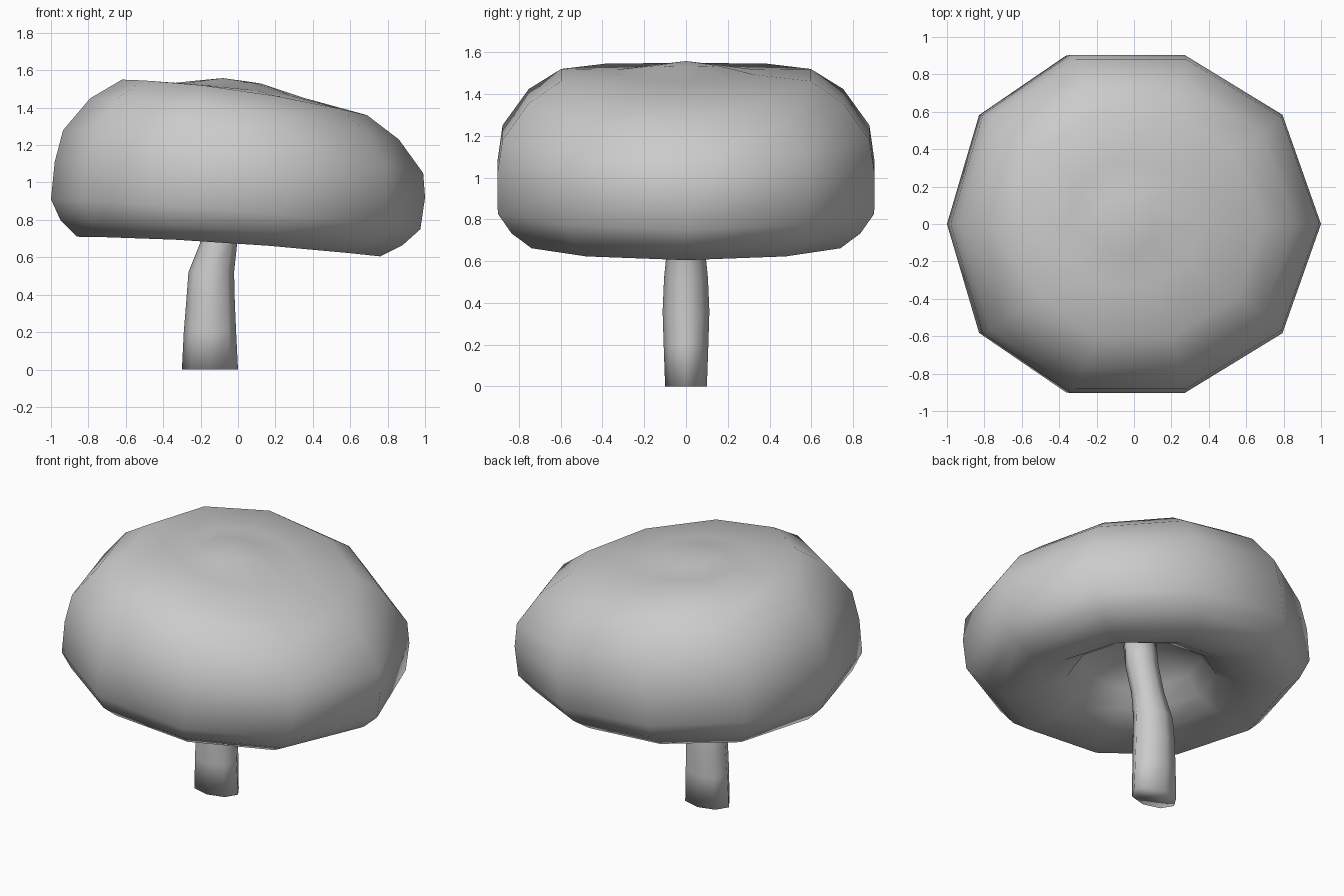
import bpy
import bmesh
from math import sin, cos, pi

if "Cube" in bpy.data.objects:
    bpy.data.objects.remove(bpy.data.objects["Cube"])


def finish(name, bm):
    """Turn a bmesh into a smooth shaded object."""
    bmesh.ops.recalc_face_normals(bm, faces=bm.faces)
    mesh = bpy.data.meshes.new(name)
    bm.to_mesh(mesh)
    bm.free()
    for p in mesh.polygons:
        p.use_smooth = True
    obj = bpy.data.objects.new(name, mesh)
    bpy.context.collection.objects.link(obj)
    return obj


def loft(bm, rings):
    """Bridge neighbouring vertex rings with quads."""
    for a, b in zip(rings, rings[1:]):
        n = len(a)
        for i in range(n):
            j = (i + 1) % n
            bm.faces.new((a[i], a[j], b[j], b[i]))


# Cap: ten-sided tilted rings, each given by (left x, left z, right x, right z, side lift)
CAP = [
    (-0.20, 0.98, 0.12, 0.96, 0.00),   # recess ceiling
    (-0.40, 0.90, 0.32, 0.86, 0.00),
    (-0.48, 0.80, 0.38, 0.75, 0.00),   # recess rim
    (-0.62, 0.745, 0.52, 0.665, 0.01),
    (-0.86, 0.71, 0.76, 0.605, 0.02),  # lower edge
    (-0.95, 0.80, 0.88, 0.665, 0.02),
    (-1.00, 0.91, 0.975, 0.75, 0.02),
    (-0.98, 1.11, 1.00, 0.92, 0.03),
    (-0.935, 1.28, 0.99, 1.05, 0.05),
    (-0.79, 1.45, 0.86, 1.23, 0.05),
    (-0.62, 1.55, 0.69, 1.36, 0.035),  # shoulder
    (-0.36, 1.53, 0.36, 1.45, 0.015),  # shallow dip
    (-0.22, 1.545, 0.12, 1.53, 0.00),  # central bump
]
bm = bmesh.new()
rings = []
for lx, lz, rx, rz, lift in CAP:
    c, r, ring = (lx + rx) / 2, (rx - lx) / 2, []
    for i in range(10):
        a = 2 * pi * i / 10
        s2 = sin(a) ** 2
        x = c + r * cos(a) - 0.05 * r * s2
        y = r * sin(a) * (1.03 - 0.078 * s2)
        t = (x - lx) / (rx - lx)
        ring.append(bm.verts.new((x, y, lz + (rz - lz) * t + lift * s2)))
    rings.append(ring)
loft(bm, rings)
for ring, tip in ((rings[0], (-0.04, 0, 0.98)), (rings[-1], (-0.08, 0, 1.558))):
    v = bm.verts.new(tip)
    for i in range(10):
        bm.faces.new((ring[i], ring[(i + 1) % 10], v))
finish("mushroom_cap", bm)

# Stem: bent tube, each ring given by (centre x, z, half width x, half width y)
STEM = [
    (-0.15, 0.00, 0.150, 0.100),
    (-0.15, 0.20, 0.140, 0.107),
    (-0.147, 0.36, 0.130, 0.112),
    (-0.143, 0.52, 0.122, 0.105),
    (-0.105, 0.67, 0.100, 0.090),
    (-0.06, 0.84, 0.100, 0.090),
    (-0.04, 1.00, 0.100, 0.090),
]
bm = bmesh.new()
rings = [[bm.verts.new((cx + wx * cos(2 * pi * i / 8), wy * sin(2 * pi * i / 8), z))
          for i in range(8)] for cx, z, wx, wy in STEM]
loft(bm, rings)
bm.faces.new(rings[0])
bm.faces.new(rings[-1])
finish("mushroom_stem", bm)
